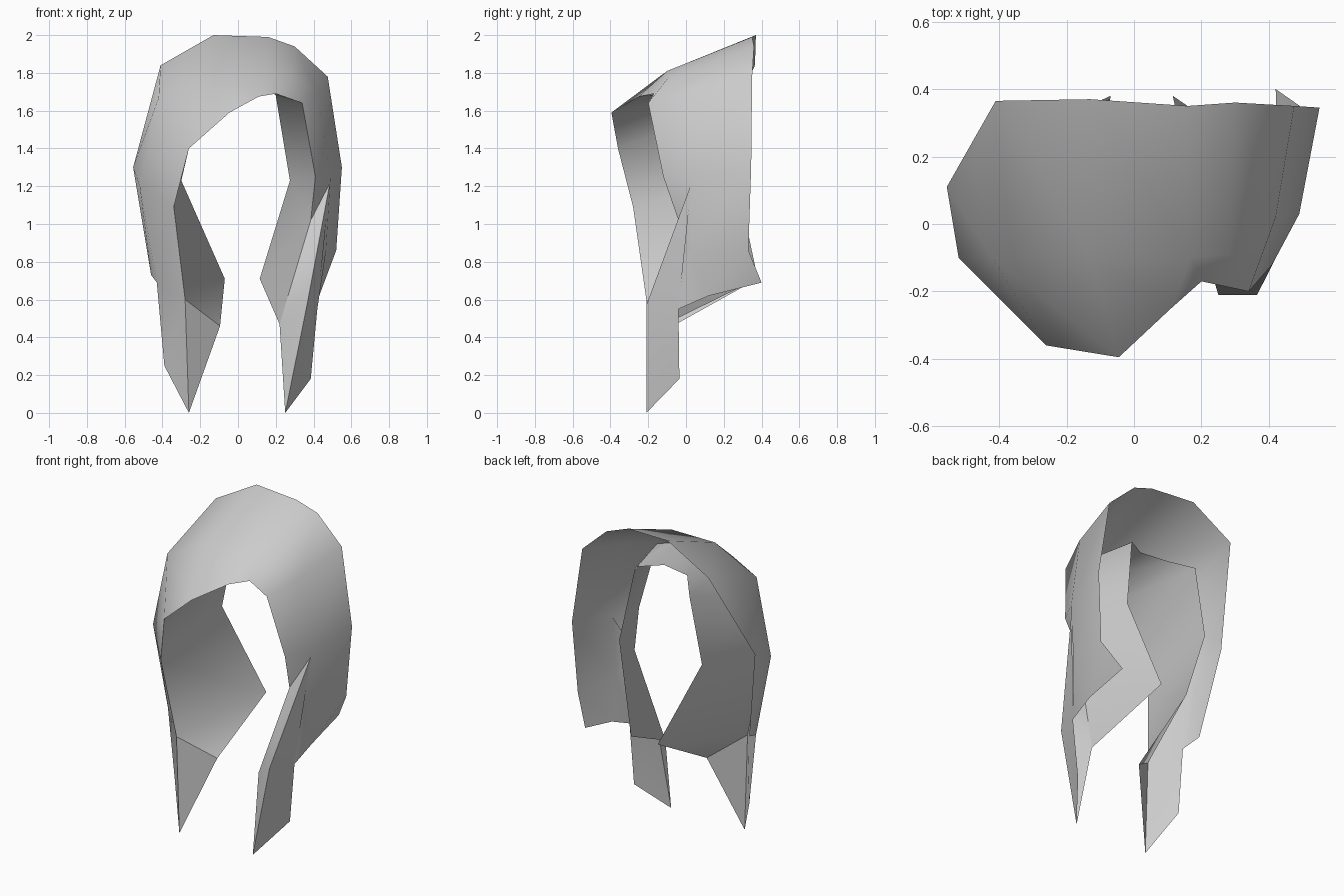
import bpy, bmesh, math

if "Cube" in bpy.data.objects:
    bpy.data.objects.remove(bpy.data.objects["Cube"], do_unlink=True)

# One plain grey
grey = bpy.data.materials.new("light_grey")
grey.use_nodes = True
colour = (0.6, 0.6, 0.6, 1)
grey.diffuse_color = colour
grey.node_tree.nodes["Principled BSDF"].inputs["Base Color"].default_value = colour


def sheet(name, rows, extra=()):
    """Skin neighbouring rows of points with quads, add extra polygons, weld."""
    bm = bmesh.new()

    def face(points):
        bm.faces.new([bm.verts.new(p) for p in points])

    for a, b in zip(rows, rows[1:]):
        for i in range(len(a) - 1):
            face((a[i], a[i + 1], b[i + 1], b[i]))
    for poly in extra:
        face(poly)
    bmesh.ops.remove_doubles(bm, verts=bm.verts, dist=0.0005)
    bmesh.ops.recalc_face_normals(bm, faces=bm.faces)
    # Make the sheet face outwards, judged by its highest face
    top = max(bm.faces, key=lambda f: f.calc_center_median().z)
    if top.normal.z < 0:
        bmesh.ops.reverse_faces(bm, faces=bm.faces)
    mesh = bpy.data.meshes.new(name)
    bm.to_mesh(mesh)
    bm.free()
    mesh.materials.append(grey)
    obj = bpy.data.objects.new(name, mesh)
    bpy.context.collection.objects.link(obj)
    for o in bpy.context.selected_objects:
        o.select_set(False)
    obj.select_set(True)
    bpy.context.view_layer.objects.active = obj
    bpy.ops.object.shade_smooth_by_angle(angle=math.radians(75))
    return obj


# Front edge of the hair, from the right side over the brow to the left side
hairline = [(-.28, -.21, .60), (-.34, -.28, 1.09), (-.26, -.36, 1.40),
            (-.045, -.395, 1.59), (.11, -.25, 1.675), (.20, -.17, 1.69),
            (.34, -.20, 1.64), (.41, -.12, 1.25), (.385, -.04, 1.02)]
# Widest line of the shell
middle = [(-.43, -.08, .69), (-.52, -.10, 1.20), (-.42, -.10, 1.67),
          (-.13, -.10, 1.81), (.17, -.10, 1.81), (.28, -.09, 1.78),
          (.42, .02, 1.70), (.49, .03, 1.25), (.465, .02, .85)]
# Open rear edge
rear = [(-.46, .03, .73), (-.555, .11, 1.30), (-.41, .365, 1.84),
        (-.13, .37, 2.0), (.16, .35, 1.99), (.30, .36, 1.94),
        (.475, .35, 1.78), (.55, .345, 1.30), (.52, .33, .86)]

# Right lock, continuing the shell down to a point
r_tip, r_heel, r_inner = (-.26, -.21, 0), (-.39, -.07, .25), (-.095, -.07, .46)
right_lock = [(hairline[0], middle[0], r_heel, r_tip),
              (hairline[0], r_tip, r_inner)]

# Lower left edge of the shell
l_hem = [(.42, .40, .69), (.43, .12, .62), (.42, -.04, .55)]
hem = [(rear[-1], middle[-1], l_hem[1], l_hem[0]),
       (middle[-1], hairline[-1], l_hem[2], l_hem[1])]
sheet("outer_hair", [rear, middle, hairline], right_lock + hem)

# Left lock, a folded blade in front of the left side
apex, fold, l_tip = (.487, .03, 1.22), (.365, -.21, .57), (.25, -.21, 0)
l_heel, l_inner = (.385, -.035, .18), (.22, -.11, .47)
sheet("left_lock", [], [
    (apex, fold, l_hem[2]),
    (fold, l_tip, l_heel, l_hem[2]),
    (fold, l_inner, l_tip),
    (apex, hairline[-1], fold),
    (hairline[-1], l_inner, fold)])

# Inner lining, from the hairline back to its own open edge
r_back, l_back = (-.07, .38, .71), (.115, .38, .71)
lining_rear = [r_back, (-.30, .27, 1.23), (-.22, .28, 1.64),
               (-.12, .16, 1.70), (.06, .13, 1.705), (.19, .21, 1.69),
               (.20, .22, 1.68), (.275, .27, 1.23), l_back]
sheet("inner_lining", [lining_rear, hairline],
      [(hairline[0], r_inner, r_back), (hairline[-1], l_back, l_inner)])
